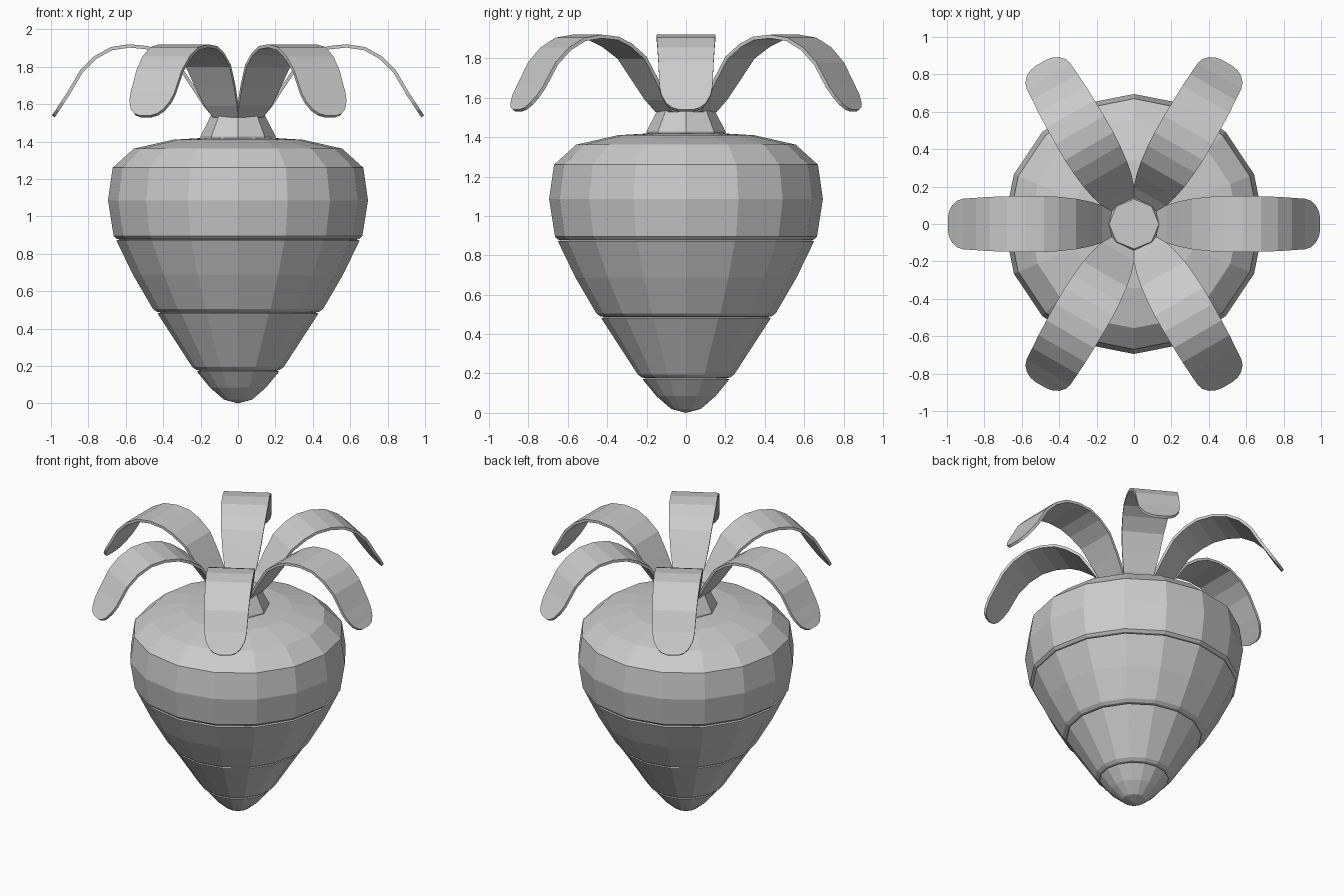
import bpy, bmesh
from math import cos, sin, pi, radians

cube = bpy.data.objects.get("Cube")
if cube:
    bpy.data.objects.remove(cube, do_unlink=True)

# One plain grey for the whole model
grey = bpy.data.materials.new("plain_grey")
grey.use_nodes = True
colour = (0.6, 0.6, 0.6, 1)
grey.diffuse_color = colour
grey.node_tree.nodes["Principled BSDF"].inputs["Base Color"].default_value = colour


def finish(name, bm):
    bmesh.ops.remove_doubles(bm, verts=bm.verts, dist=0.0001)
    bmesh.ops.recalc_face_normals(bm, faces=bm.faces)
    mesh = bpy.data.meshes.new(name)
    bm.to_mesh(mesh)
    bm.free()
    mesh.materials.append(grey)
    obj = bpy.data.objects.new(name, mesh)
    bpy.context.collection.objects.link(obj)
    return obj


def lathe(name, profile, sides):
    """Turn a (radius, height) profile around the z axis."""
    bm = bmesh.new()
    verts = [bm.verts.new((r, 0, z)) for r, z in profile]
    edges = [bm.edges.new(pair) for pair in zip(verts, verts[1:])]
    bmesh.ops.spin(bm, geom=verts + edges, cent=(0, 0, 0), axis=(0, 0, 1),
                   angle=2 * pi, steps=sides, use_duplicate=False)
    return finish(name, bm)


# Root body, with a stepped groove between its four sections
lathe("root_body", [
    (0, 0), (0.075, 0.02), (0.15, 0.085), (0.22, 0.17),
    (0.205, 0.176), (0.225, 0.18), (0.245, 0.195),
    (0.43, 0.48), (0.415, 0.487), (0.435, 0.49), (0.455, 0.505),
    (0.56, 0.685), (0.65, 0.87), (0.635, 0.877), (0.65, 0.88), (0.665, 0.895),
    (0.695, 1.085), (0.67, 1.26), (0.557, 1.362), (0.345, 1.41), (0, 1.43),
], 16)

# Tapered stem neck
lathe("stem_neck", [(0, 1.4), (0.2, 1.42), (0.2, 1.43), (0.133, 1.56), (0, 1.56)], 8)

# Arching leaf: distance from the axis, height, half width
leaf_path = [
    (0.12, 1.54, 0.08), (0.17, 1.60, 0.10), (0.235, 1.70, 0.12),
    (0.31, 1.81, 0.135), (0.40, 1.875, 0.145), (0.48, 1.91, 0.15),
    (0.58, 1.92, 0.15), (0.68, 1.905, 0.148), (0.77, 1.855, 0.145),
    (0.845, 1.78, 0.14), (0.915, 1.66, 0.135), (0.945, 1.615, 0.125),
    (0.972, 1.573, 0.10), (0.988, 1.55, 0.07), (0.995, 1.54, 0.035),
]


def leaf(name, angle):
    c, s = cos(angle), sin(angle)
    bm = bmesh.new()
    rows = [[bm.verts.new((r * c - w * side * s, r * s + w * side * c, z))
             for side in (-1, 1)] for r, z, w in leaf_path]
    for (a, b), (d, e) in zip(rows, rows[1:]):
        bm.faces.new((a, d, e, b))
    obj = finish(name, bm)
    # Upper side faces the sky, so thickness grows downward
    if obj.data.polygons[6].normal.z < 0:
        obj.data.flip_normals()
    thick = obj.modifiers.new("thickness", "SOLIDIFY")
    thick.thickness = 0.018
    thick.offset = -1


for i in range(6):
    leaf(f"leaf_{i + 1}", radians(60 * i))
